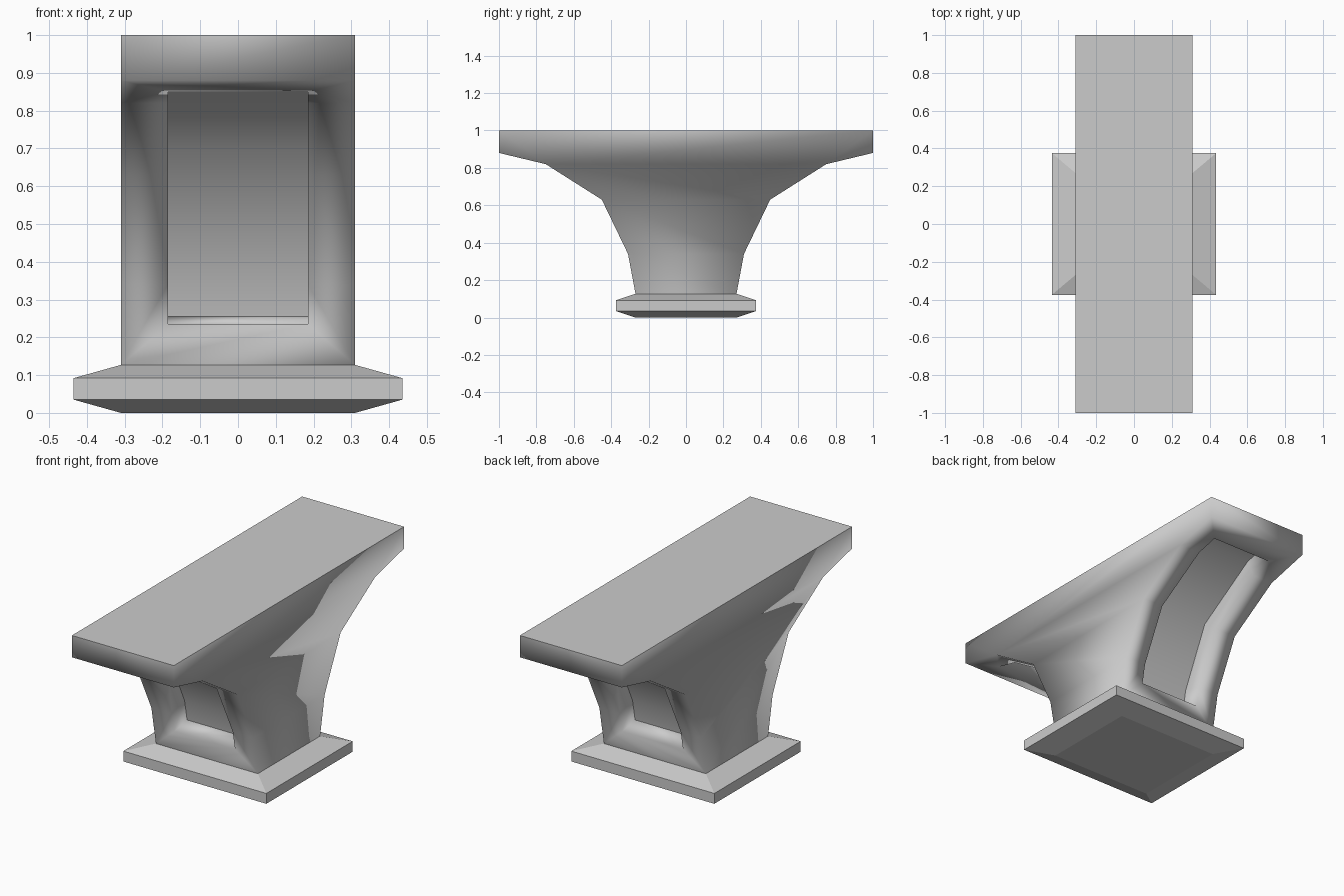
import bpy
import bmesh

cube = bpy.data.objects.get("Cube")
if cube:
    bpy.data.objects.remove(cube, do_unlink=True)

stone = bpy.data.materials.new("plain_grey")
stone.use_nodes = True
GREY = (0.6, 0.6, 0.6, 1)
stone.diffuse_color = GREY
stone.node_tree.nodes["Principled BSDF"].inputs["Base Color"].default_value = GREY


def finish(bm, name):
    bmesh.ops.recalc_face_normals(bm, faces=bm.faces)
    mesh = bpy.data.meshes.new(name)
    bm.to_mesh(mesh)
    bm.free()
    mesh.materials.append(stone)
    obj = bpy.data.objects.new(name, mesh)
    bpy.context.collection.objects.link(obj)
    return obj


def bridge(bm, a, b, closed=False):
    """Quads between two equally long rows of vertices."""
    n = len(a)
    return [bm.faces.new((a[i], a[(i + 1) % n], b[(i + 1) % n], b[i]))
            for i in range(n if closed else n - 1)]


# Base plate: stacked rectangles with chamfered top and bottom
bm = bmesh.new()
rings = []
for x, y, z in [(0.31, 0.27, 0), (0.435, 0.375, 0.035),
                (0.435, 0.375, 0.092), (0.31, 0.27, 0.127)]:
    rings.append([bm.verts.new((sx * x, sy * y, z))
                  for sx, sy in ((-1, -1), (1, -1), (1, 1), (-1, 1))])
for low, high in zip(rings, rings[1:]):
    bridge(bm, low, high, closed=True)
bm.faces.new(rings[0])
bm.faces.new(rings[-1])
finish(bm, "base_plate")

# Flared body: (y, z) rows for the outer edge, recess opening and recess floor
OUTER = [(0.27, 0.127), (0.31, 0.34), (0.45, 0.63), (0.75, 0.82), (1, 0.88)]
OPENING = [(0.29, 0.235), (0.31, 0.34), (0.45, 0.63), (0.75, 0.82), (0.875, 0.85)]
FLOOR = [(0.178, 0.255), (0.20, 0.37), (0.355, 0.70), (0.705, 0.925), (0.85, 0.955)]
HALF, INNER = 0.31, 0.185

bm = bmesh.new()
sides, top = {}, []
for s in (-1, 1):
    def row(profile, x):
        return [bm.verts.new((x, s * y, z)) for y, z in profile]

    edge = [row(OUTER, -HALF), row(OUTER, HALF)]
    opening = [row(OPENING, -INNER), row(OPENING, INNER)]
    floor = [row(FLOOR, -INNER), row(FLOOR, INNER)]
    for k in (0, 1):
        bridge(bm, edge[k], opening[k])
        bridge(bm, opening[k], floor[k])
    for end in (0, -1):
        ends = [[pair[0][end], pair[1][end]] for pair in (edge, opening, floor)]
        bridge(bm, ends[0], ends[1])
        bridge(bm, ends[1], ends[2])
    floor_faces = bridge(bm, floor[0], floor[1])

    # Recess floor keeps a crisp border
    for e in {e for f in floor_faces for e in f.edges}:
        if sum(f in floor_faces for f in e.link_faces) == 1:
            e.smooth = False

    # End face of the top slab
    rim = [bm.verts.new((x, s, 1)) for x in (-HALF, HALF)]
    bridge(bm, [edge[0][-1], edge[1][-1]], rim)
    sides[s] = [edge[k] + [rim[k]] for k in (0, 1)]
    top.append(rim)

for k in (0, 1):
    bm.faces.new(sides[-1][k] + sides[1][k][::-1])
top_face = bridge(bm, top[0], top[1])[0]
for e in top_face.edges:
    e.smooth = False
for f in bm.faces:
    f.smooth = True
finish(bm, "flared_body")
